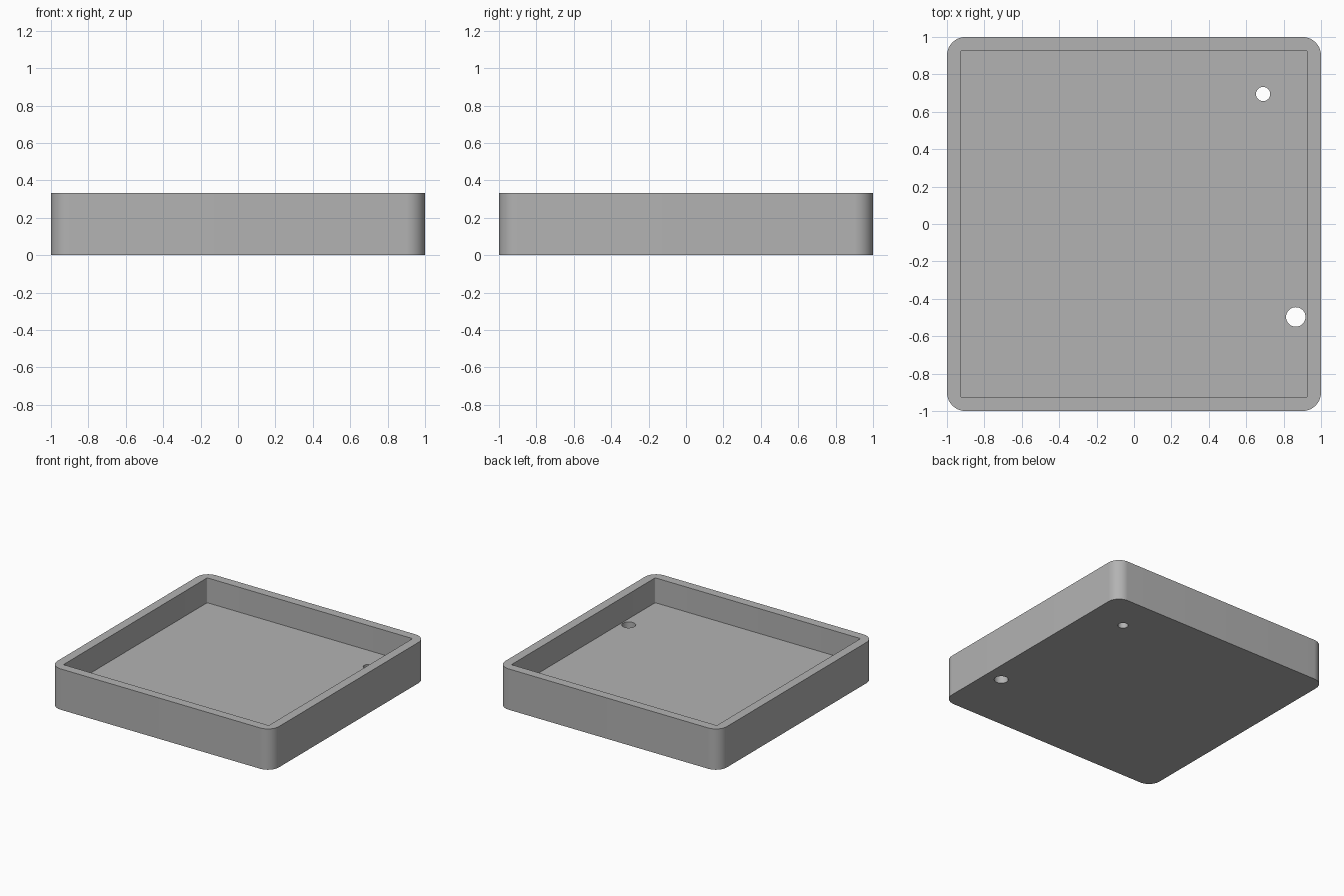
import bpy
import bmesh
from math import pi, cos, sin, radians

cube = bpy.data.objects.get("Cube")
if cube:
    bpy.data.objects.remove(cube, do_unlink=True)

HEIGHT = 0.333
FLOOR = 0.13

grey = bpy.data.materials.new("plain grey")
grey.use_nodes = True
colour = (0.45, 0.45, 0.45, 1)
grey.diffuse_color = colour
grey.node_tree.nodes["Principled BSDF"].inputs["Base Color"].default_value = colour


def rounded_square(half, radius, steps):
    """Outline of a square with rounded corners, counter-clockwise."""
    points = []
    for corner in range(4):
        start = corner * pi / 2
        cx = (half - radius) * (1 if corner in (0, 3) else -1)
        cy = (half - radius) * (1 if corner in (0, 1) else -1)
        for i in range(steps + 1):
            a = start + i / steps * pi / 2
            points.append((cx + radius * cos(a), cy + radius * sin(a)))
    return points


def circle(x, y, radius, sides=48):
    return [(x + radius * cos(2 * pi * i / sides), y + radius * sin(2 * pi * i / sides))
            for i in range(sides)]


def prism(name, outline, bottom, top):
    """Extrude an outline into a closed solid."""
    bm = bmesh.new()
    base = bm.faces.new([bm.verts.new((x, y, bottom)) for x, y in outline])
    side = bmesh.ops.extrude_face_region(bm, geom=[base])
    verts = [g for g in side["geom"] if isinstance(g, bmesh.types.BMVert)]
    bmesh.ops.translate(bm, verts=verts, vec=(0, 0, top - bottom))
    bmesh.ops.recalc_face_normals(bm, faces=bm.faces)
    mesh = bpy.data.meshes.new(name)
    bm.to_mesh(mesh)
    bm.free()
    mesh.materials.append(grey)
    obj = bpy.data.objects.new(name, mesh)
    bpy.context.collection.objects.link(obj)
    return obj


# Outer block
tray = prism("tray", rounded_square(1.0, 0.1, 16), 0, HEIGHT)

# Recess and the two holes through the floor
cutters = [
    prism("recess_cutter", rounded_square(0.927, 0.01, 6), FLOOR, HEIGHT + 0.2),
    prism("small_hole_cutter", circle(0.69, 0.695, 0.038), -0.1, FLOOR + 0.1),
    prism("large_hole_cutter", circle(0.865, -0.497, 0.052), -0.1, FLOOR + 0.1),
]

bpy.ops.object.select_all(action="DESELECT")
bpy.context.view_layer.objects.active = tray
tray.select_set(True)
for cutter in cutters:
    cut = tray.modifiers.new(cutter.name, "BOOLEAN")
    cut.operation = "DIFFERENCE"
    cut.solver = "EXACT"
    cut.object = cutter
    bpy.ops.object.modifier_apply(modifier=cut.name)
    bpy.data.objects.remove(cutter, do_unlink=True)

bpy.ops.object.shade_smooth_by_angle(angle=radians(30))
